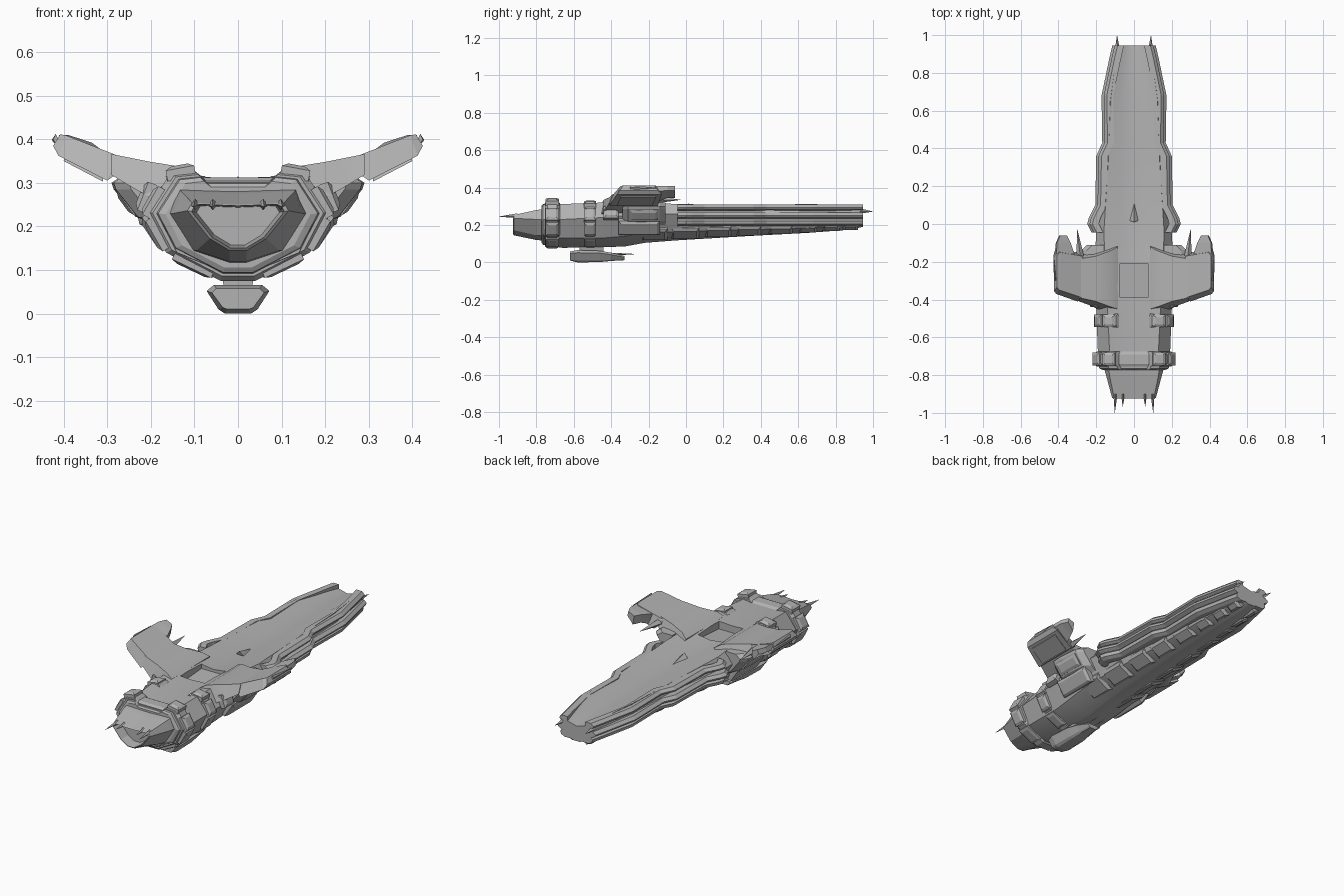
import bpy, bmesh, math
from mathutils import Vector

grey = bpy.data.materials.new("hull_grey")
grey.diffuse_color = (0.45, 0.45, 0.45, 1)


def loft(name, sections, mirror=False, caps=True, smooth=0):
    """Skin a list of equal-length closed sections; optionally add the mirrored copy."""
    bm = bmesh.new()
    for s in ((1, -1) if mirror else (1,)):
        rings = [[bm.verts.new((p[0] * s, p[1], p[2])) for p in sec] for sec in sections]
        n = len(rings[0])
        for a, b in zip(rings, rings[1:]):
            for i in range(n):
                bm.faces.new((a[i], a[(i + 1) % n], b[(i + 1) % n], b[i]))
        if caps:
            bm.faces.new(rings[0])
            bm.faces.new(rings[-1][::-1])
    bmesh.ops.recalc_face_normals(bm, faces=bm.faces)
    me = bpy.data.meshes.new(name)
    bm.to_mesh(me)
    bm.free()
    me.materials.append(grey)
    ob = bpy.data.objects.new(name, me)
    bpy.context.collection.objects.link(ob)
    if smooth:
        bpy.ops.object.select_all(action='DESELECT')
        ob.select_set(True)
        bpy.context.view_layer.objects.active = ob
        bpy.ops.object.shade_smooth_by_angle(angle=math.radians(smooth))
    return ob


def half(y, *pts):
    """Full symmetric section from its right half, top centre to bottom."""
    full = list(pts) + [(-x, z) for x, z in reversed(pts) if x > 0]
    return [(x, y, z) for x, z in full]


def grow(y, pts, d, c=(0, 0.215)):
    """Half profile scaled about the body axis."""
    return half(y, *[(x * d, c[1] + (z - c[1]) * d) for x, z in pts])


def spike(name, base, tip, w, h, mirror=True):
    x, y, z = base
    quad = [(w, 0), (0, h), (-w, 0), (0, -h)]
    loft(name, [[(x + a, y, z + b) for a, b in quad],
                [(tip[0] + a * .04, tip[1], tip[2] + b * .04) for a, b in quad]], mirror)


def block(name, y0, y1, a, b, out, depth=0.02, bevel=0.014):
    """Chamfered armour block lying on the line a-b in xz and standing out by 'out'."""
    a, b = Vector(a), Vector(b)
    t = (b - a).normalized()
    n = Vector((-t.y, t.x))
    if n.x < 0:
        n = -n

    def ring(h, i):
        p, q = a + t * i + n * h, b - t * i + n * h
        return [(p.x, y0 + i, p.y), (p.x, y1 - i, p.y), (q.x, y1 - i, q.y), (q.x, y0 + i, q.y)]
    return loft(name, [ring(-depth, 0), ring(out * .4, 0), ring(out, bevel)], True)


# Main hull: dished deck over a keel that narrows toward the long end
hull = loft("main_hull", [
    half(-.76, (0, .30), (.075, .30), (.12, .305), (.185, .23), (.14, .14), (.03, .095)),
    half(-.66, (0, .305), (.075, .305), (.13, .312), (.192, .23), (.145, .13), (.035, .078)),
    half(-.45, (0, .31), (.075, .312), (.14, .32), (.20, .24), (.145, .13), (.03, .082)),
    half(-.33, (0, .31), (.075, .315), (.15, .325), (.21, .25), (.15, .14), (.03, .085)),
    half(-.22, (0, .30), (.075, .31), (.15, .322), (.21, .26), (.15, .155), (.03, .105)),
    half(-.05, (0, .29), (.075, .30), (.16, .312), (.20, .26), (.14, .165), (.03, .118)),
    half(.35, (0, .288), (.07, .295), (.135, .308), (.15, .26), (.11, .175), (.03, .142)),
    half(.65, (0, .288), (.07, .295), (.125, .312), (.14, .26), (.10, .185), (.03, .158)),
    half(.88, (0, .28), (.06, .288), (.095, .308), (.105, .26), (.075, .20), (.02, .175)),
    half(.945, (0, .272), (.05, .285), (.088, .306), (.092, .265), (.065, .21), (.02, .19)),
], smooth=25)

# Sunken bay in the deck, cut out of the hull
cut = loft("bay_cutter", [[(x, y, z) for x, z in ((-.074, b), (.074, b), (.074, .4), (-.074, .4))]
                          for y, b in ((-.39, .272), (-.21, .285))])
cut.hide_render = True
mod = hull.modifiers.new("bay", 'BOOLEAN')
mod.object, mod.operation, mod.solver = cut, 'DIFFERENCE', 'EXACT'
bpy.context.view_layer.objects.active = hull
bpy.ops.object.modifier_apply(modifier="bay")
bpy.data.objects.remove(cut)

# Stepped rails along both flanks
edge = [(-.045, .225), (0, .248), (.03, .24), (.1, .205), (.36, .20), (.43, .168),
        (.68, .172), (.88, .13), (.945, .115)]
for name, o, w, z0, z1 in (("upper_rail", .012, .05, .275, .309), ("middle_rail", 0, .06, .232, .266),
                           ("lower_rail", .018, .06, .195, .236)):
    loft(name, [[(x - o - w, y, z1), (x - o - .016, y, z1), (x - o, y, z1 - .014),
                 (x - o - .004, y, z0 + .01), (x - o - .025, y, z0), (x - o - w, y, z0)]
                for y, x in edge], True)

# Armour blocks along the lower flanks of the long hull
for i, (y0, y1) in enumerate([(-.24, -.10), (-.08, .07), (.1, .24), (.27, .4), (.44, .57),
                              (.6, .7), (.73, .82), (.84, .92)]):
    k = (y0 + .24) / 1.16
    block(f"flank_block_{i}", y0, y1, (.16 - .085 * k, .185 + .03 * k),
          (.06 - .025 * k, .128 + .055 * k), .018, .025)

# Deck fin
loft("deck_fin", [[(-.03, .02, .285), (.03, .02, .285), (0, .01, .315)],
                  [(-.002, .11, .285), (.002, .11, .285), (0, .11, .29)]])

# Wings: root, neck and thick outer panel
def rib(top, bot, y0, y1, c=.02):
    (xt, zt), (xb, zb) = top, bot
    return [(xt, y0 + c, zt), (xt, y1 - c, zt), (xb, y1, zb), (xb, y0, zb)]


loft("wing_root", [rib((.085, .315), (.14, .20), -.47, -.10), rib((.12, .335), (.17, .25), -.46, -.12),
                   rib((.20, .348), (.235, .285), -.43, -.15), rib((.29, .366), (.29, .318), -.41, -.165)],
     True, smooth=25)
loft("wing_panel", [rib((.265, .355), (.265, .33), -.40, -.16), rib((.275, .362), (.30, .305), -.41, -.15),
                    rib((.395, .409), (.412, .362), -.37, -.13), rib((.408, .411), (.424, .385), -.355, -.15)], True)
loft("wing_panel_inset", [rib((.31, .35), (.31, .303), -.37, -.18), rib((.39, .38), (.40, .35), -.35, -.16)], True)
loft("wing_claw", [[(.315, y, .377 - d), (a, y, .41), (a + .01, y, .38), (.325, y, .32 + d)] if not i else
                   [(b, y, .365 + b * .08), (a, y, .41), (a + .006, y, .385), (b + .008, y, .345)]
                   for i, (y, b, a, d) in enumerate([(-.16, .315, .41, 0), (-.10, .335, .408, 0),
                                                     (-.06, .355, .39, 0)])], True)
spike("wing_spike", (.285, -.17, .335), (.30, -.03, .335), .02, .02)
spike("tip_spike", (.418, -.30, .40), (.427, -.14, .398), .006, .012)

# Boxes under the wing roots, with framed panels
loft("underwing_box", [[(x, y, z) for x, z in ((.16, .32), (.26 - d, .32), (.29 - d, .30), (.285 - d, .285),
                                                (.235 - d, .222), (.17, .20))]
                       for y, d in ((-.34, .04), (-.31, .005), (-.25, 0), (-.14, .01), (-.11, .04))], True)
block("underwing_panel", -.30, -.15, (.275, .282), (.235, .228), .01)
block("lower_side_panel", -.36, -.14, (.215, .225), (.165, .15), .016)
block("shoulder_block", -.44, -.36, (.20, .30), (.225, .235), .015)

# Collar rings around the engine section, with corner blocks
collar = [(0, .312), (.08, .312), (.10, .328), (.155, .322), (.213, .232), (.165, .14), (.04, .075)]
for name, y0, y1, s in (("rear_collar", -.755, -.675, 1), ("front_collar", -.55, -.475, .96)):
    loft(name, [grow(y0, collar, s * .92), grow(y0 + .015, collar, s), grow(y1 - .015, collar, s),
                grow(y1, collar, s * .92)])
    block(name + "_top_block", y0 + .005, y1 - .005, (.10, .33 * s + .005), (.165, .318 * s + .005), .012)
    block(name + "_side_block", y0 + .005, y1 - .005, (.178 * s, .29), (.215 * s, .225), .012)
    block(name + "_low_block", y0 + .005, y1 - .005, (.208 * s, .215), (.168 * s, .145), .012)
    block(name + "_keel_block", y0 + .005, y1 - .005, (.15 * s, .128), (.06 * s, .085), .008)
loft("rear_collar_step", [grow(-.772, collar, .78), grow(-.765, collar, .86), grow(-.74, collar, .9)])

# Engine nozzle with a hollow mouth
mouth = [(0, .25), (.105, .254), (.116, .236), (.065, .172), (.02, .145)]
loft("engine_nozzle", [
    half(-.74, (0, .285), (.135, .288), (.165, .23), (.11, .145), (.02, .115)),
    half(-.80, (0, .275), (.13, .28), (.148, .23), (.095, .145), (.02, .12)),
    half(-.92, *mouth), grow(-.925, mouth, .92), grow(-.87, mouth, .82)])
for x, y in ((.102, -1.0), (.06, -.965)):
    spike("nozzle_spike", (x * .96, -.90, .25), (x, y, .245), .011, .013)

# Stern spikes at the far end of the long hull
spike("hull_end_spike", (.088, .93, .275), (.09, 1.0, .272), .012, .014)

# Keel pod and its pylon
loft("keel_pod", [
    half(-.62, (0, .058), (.05, .058), (.06, .048), (.035, .014), (.025, .010)),
    half(-.58, (0, .066), (.055, .066), (.072, .052), (.045, .010), (.03, 0)),
    half(-.46, (0, .062), (.05, .062), (.065, .050), (.042, .010), (.03, .002)),
    half(-.40, (0, .052), (.045, .052), (.055, .042), (.035, .014), (.025, .008)),
    half(-.33, (0, .035), (.03, .035), (.036, .028), (.025, .018), (.02, .012))])
loft("keel_pylon", [half(-.57, (.04, .10), (.03, .05)), half(-.44, (.035, .10), (.025, .05))])
spike("keel_spike", (.025, -.40, .044), (.02, -.265, .045), .01, .008)
